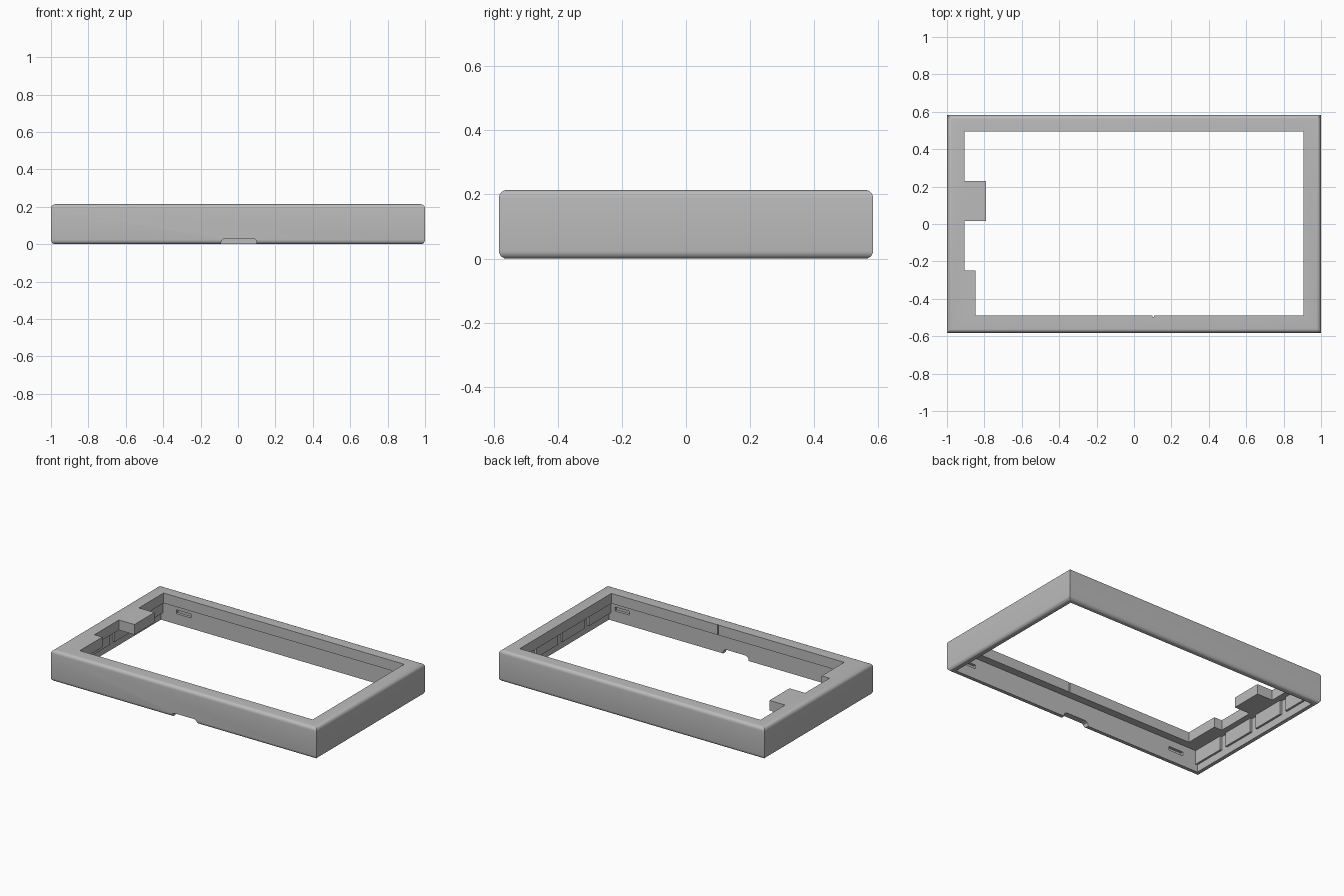
import bpy, bmesh
from math import radians

cube = bpy.data.objects.get("Cube")
if cube:
    bpy.data.objects.remove(cube, do_unlink=True)

HX, HY, H = 1.0, 0.583, 0.214      # outer half sizes and height
WALL, LEDGE = 0.04, 0.145          # wall thickness, underside of the lip
IX, IY = HX - WALL, HY - WALL      # cavity half sizes

grey = bpy.data.materials.new("mid_grey")
grey.use_nodes = True
grey.diffuse_color = (0.5, 0.5, 0.5, 1)
grey.node_tree.nodes["Principled BSDF"].inputs["Base Color"].default_value = grey.diffuse_color


def make(name, bm):
    bmesh.ops.recalc_face_normals(bm, faces=bm.faces)
    mesh = bpy.data.meshes.new(name)
    bm.to_mesh(mesh)
    bm.free()
    mesh.materials.append(grey)
    obj = bpy.data.objects.new(name, mesh)
    bpy.context.collection.objects.link(obj)
    return obj


def box_mesh(x0, x1, y0, y1, z0, z1):
    bm = bmesh.new()
    bmesh.ops.create_cube(bm, size=1)
    for v in bm.verts:
        v.co = (x1 if v.co.x > 0 else x0, y1 if v.co.y > 0 else y0, z1 if v.co.z > 0 else z0)
    return bm


def box(name, *bounds):
    return make(name, box_mesh(*bounds))


def prism(name, points, offset):
    bm = bmesh.new()
    face = bm.faces.new([bm.verts.new(p) for p in points])
    ext = bmesh.ops.extrude_face_region(bm, geom=[face])["geom"]
    bmesh.ops.translate(bm, vec=offset, verts=[g for g in ext if isinstance(g, bmesh.types.BMVert)])
    return make(name, bm)


def select_only(obj):
    bpy.ops.object.select_all(action="DESELECT")
    obj.select_set(True)
    bpy.context.view_layer.objects.active = obj


def cut(obj, cutter):
    cutter.hide_render = True
    select_only(obj)
    mod = obj.modifiers.new("cut", "BOOLEAN")
    mod.operation, mod.solver, mod.object = "DIFFERENCE", "EXACT", cutter
    bpy.ops.object.modifier_apply(modifier=mod.name)
    bpy.data.objects.remove(cutter, do_unlink=True)


# Outer shell: top and bottom rims rounded, upright corners sharp
bm = box_mesh(-HX, HX, -HY, HY, 0, H)
rims = [e for e in bm.edges if abs(e.verts[0].co.z - e.verts[1].co.z) < 0.01]
bmesh.ops.bevel(bm, geom=rims, offset=0.024, segments=5, profile=0.5, affect="EDGES")
frame = make("bezel_frame", bm)

# Hollow underside
cut(frame, box("cavity_cutter", -IX, IX, -IY, IY, -0.1, LEDGE))

# Window opening, leaving two tabs on the -x side
outline = [(0.905, -0.49), (0.905, 0.495), (-0.907, 0.495), (-0.907, 0.23),
           (-0.79, 0.23), (-0.79, 0.015), (-0.907, 0.015), (-0.907, -0.248),
           (-0.848, -0.248), (-0.848, -0.49)]
cut(frame, prism("window_cutter", [(x, y, 0.05) for x, y in outline], (0, 0, 0.4)))

# Cable notch in the bottom of the front wall
notch = [(-0.09, -0.05), (0.1, -0.05), (0.1, 0.012), (0.093, 0.025), (0.08, 0.031),
         (-0.07, 0.031), (-0.083, 0.025), (-0.09, 0.012)]
cut(frame, prism("notch_cutter", [(x, -0.7, z) for x, z in notch], (0, 0.2, 0)))

# Snap slots inside the front and back walls
for side in (-1, 1):
    for x in (-0.79, 0.86):
        y0, y1 = sorted((side * (IY - 0.01), side * (IY + 0.018)))
        cut(frame, box("slot_cutter", x - 0.055, x + 0.055, y0, y1, 0.072, 0.098))

# Hairline split in the front lip
cut(frame, box("split_cutter", 0.1, 0.106, -0.498, -0.48, 0.1, 0.3))

select_only(frame)
bpy.ops.object.shade_smooth_by_angle(angle=radians(30))

# Raised pads hanging from the lip along both end walls
for side, label in ((-1, "right"), (1, "left")):
    for i in range(4):
        y = (i - 1.5) * 0.284
        x0, x1 = sorted((side * (IX - 0.014), side * (IX + 0.005)))
        box(f"{label}_wall_pad_{i + 1}", x0, x1, y - 0.117, y + 0.117, 0.05, LEDGE + 0.005)
